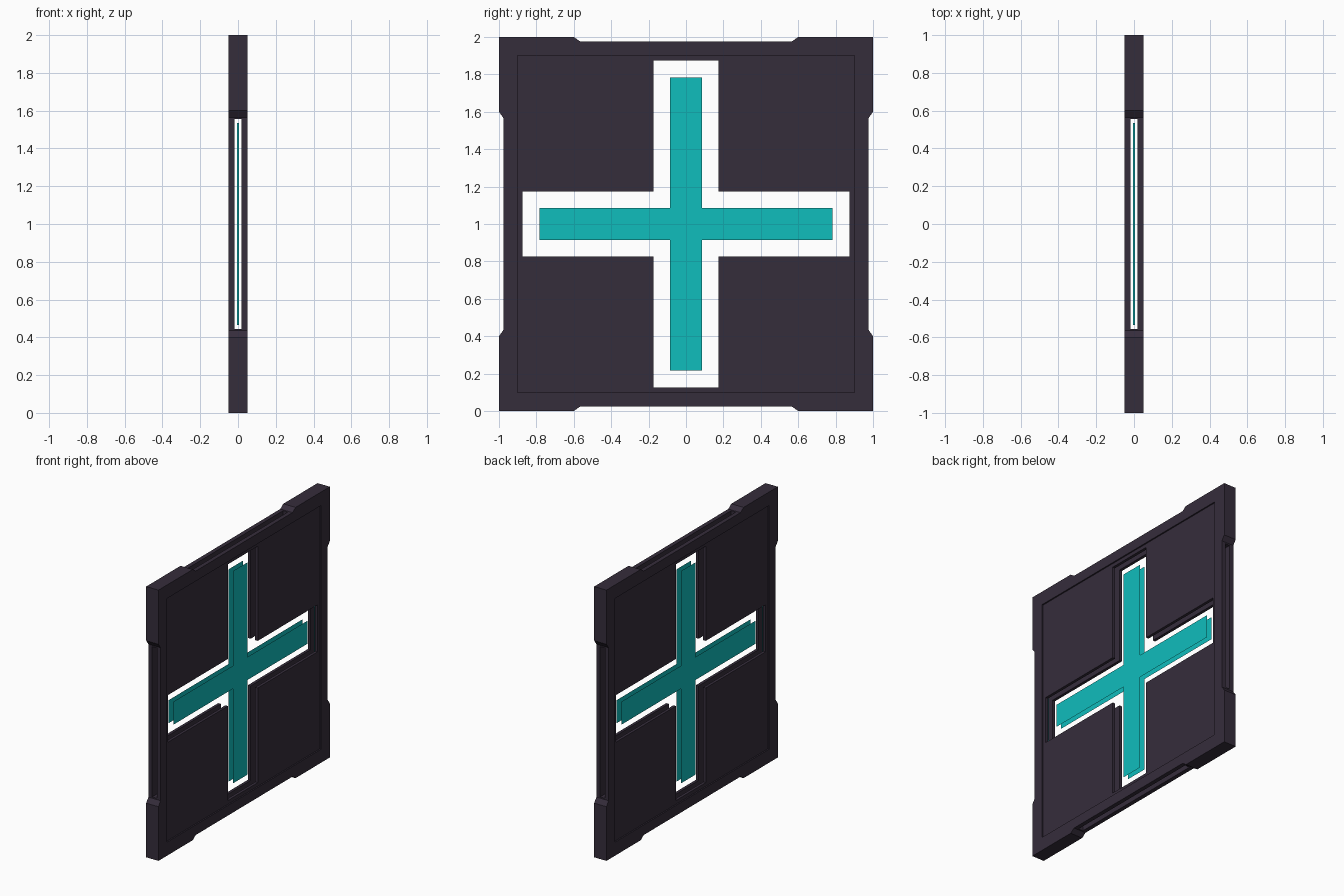
import bpy
import bmesh
from mathutils import Vector

if "Cube" in bpy.data.objects:
    bpy.data.objects.remove(bpy.data.objects["Cube"], do_unlink=True)


def make_material(name, rgb):
    mat = bpy.data.materials.new(name)
    mat.use_nodes = True
    mat.diffuse_color = (*rgb, 1)
    mat.node_tree.nodes["Principled BSDF"].inputs["Base Color"].default_value = (*rgb, 1)
    return mat


dark = make_material("dark plum", (0.036, 0.026, 0.044))
teal = make_material("teal", (0.005, 0.51, 0.505))


def finish(name, bm, mat):
    bmesh.ops.recalc_face_normals(bm, faces=bm.faces)
    mesh = bpy.data.meshes.new(name)
    bm.to_mesh(mesh)
    bm.free()
    mesh.materials.append(mat)
    obj = bpy.data.objects.new(name, mesh)
    bpy.context.collection.objects.link(obj)
    return obj


def slab(name, outline, x, thickness, mat):
    """Flat (y, z) outline about the panel centre, optionally extruded along x."""
    bm = bmesh.new()
    face = bm.faces.new([bm.verts.new((x, y, z + 1)) for y, z in outline])
    if thickness:
        new = bmesh.ops.extrude_face_region(bm, geom=[face])["geom"]
        verts = [v for v in new if isinstance(v, bmesh.types.BMVert)]
        bmesh.ops.translate(bm, verts=verts, vec=(thickness, 0, 0))
    return finish(name, bm, mat)


def rectangle(hy, hz):
    return [(-hy, -hz), (hy, -hz), (hy, hz), (-hy, hz)]


def four_turns(points):
    """Repeat one side of an outline around the centre."""
    result = []
    for _ in range(4):
        result += points
        points = [(-z, y) for y, z in points]
    return result


def cross(length, half_width):
    return four_turns([(length, -half_width), (length, half_width),
                       (half_width, half_width)])


def cut(target, cutter):
    mod = target.modifiers.new(cutter.name, "BOOLEAN")
    mod.operation = "DIFFERENCE"
    mod.solver = "EXACT"
    mod.object = cutter
    bpy.context.view_layer.objects.active = target
    bpy.ops.object.modifier_apply(modifier=mod.name)
    bpy.data.objects.remove(cutter, do_unlink=True)


# Square panel with shallow notches between its corners
side = [(1, -1), (1, -0.6), (0.975, -0.565), (0.975, 0.565), (1, 0.6)]
panel = slab("panel", four_turns(side), -0.05, 0.1, dark)

# Sunken field on both faces
for x in (-0.14, 0.04):
    cut(panel, slab("field_cutter", rectangle(0.9, 0.9), x, 0.1, dark))

# Cross opening and the thin slots running edge to edge
cut(panel, slab("cross_cutter", cross(0.873, 0.174), -0.2, 0.4, dark))
cut(panel, slab("slot_cutter_y", rectangle(1.2, 0.555), -0.019, 0.038, dark))
cut(panel, slab("slot_cutter_z", rectangle(0.555, 1.2), -0.019, 0.038, dark))

# Paired floating crosses inside the opening
for name, x in (("cross_left", 0.02), ("cross_right", -0.02)):
    slab(name, cross(0.784, 0.085), x, 0, teal)

# Narrow strips deep inside the edge slots
for axis, across in ((Vector((0, 1, 0)), Vector((0, 0, 1))),
                     (Vector((0, 0, 1)), Vector((0, 1, 0)))):
    for sign in (-1, 1):
        bm = bmesh.new()
        centre = Vector((0, 0, 1)) + axis * sign * 0.9
        corners = [centre + Vector((a * 0.006, 0, 0)) + across * b * 0.535
                   for a, b in rectangle(1, 1)]
        bm.faces.new([bm.verts.new(c) for c in corners])
        finish("edge_strip", bm, teal)
